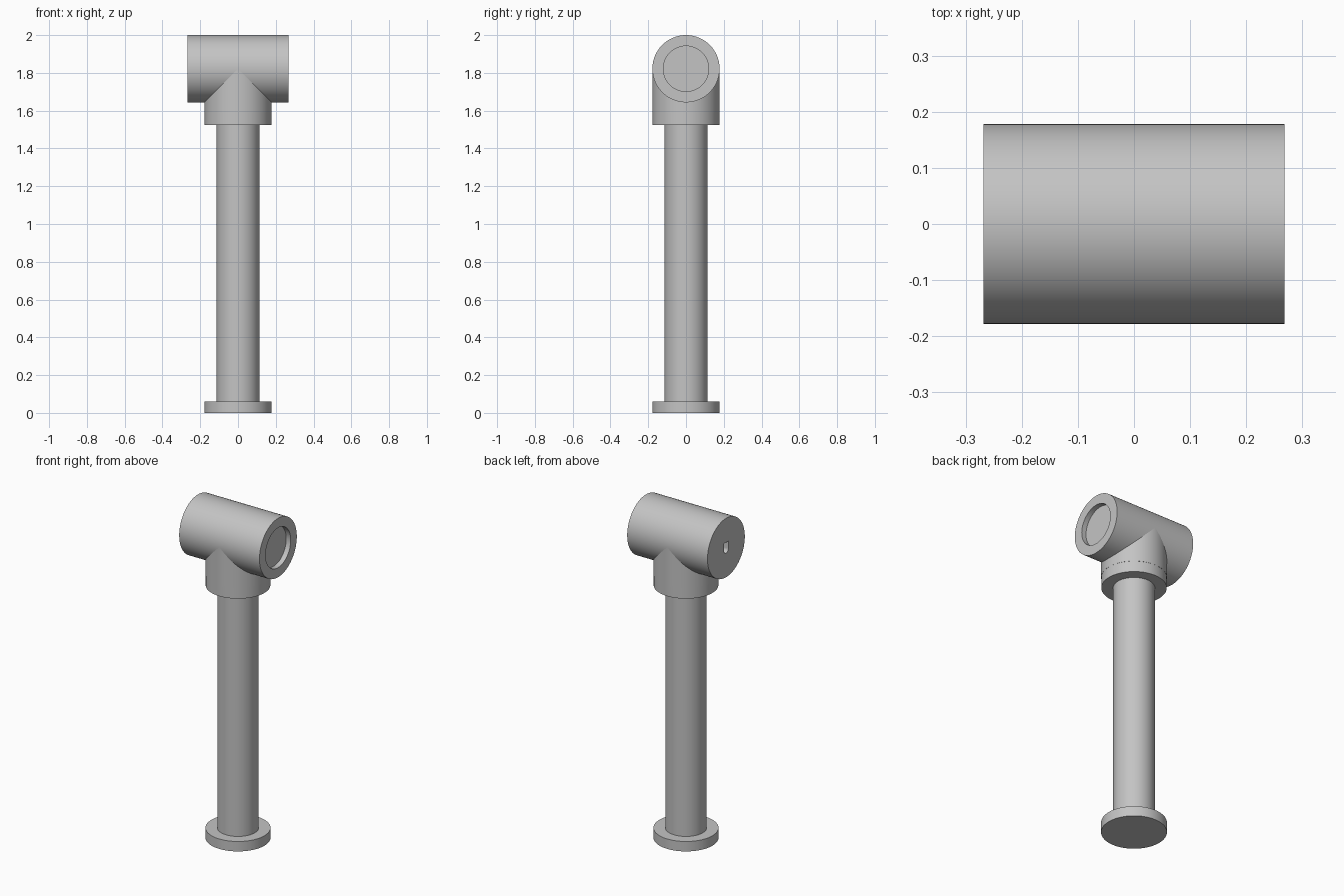
import bpy, bmesh, math
from mathutils import Matrix, Vector

cube = bpy.data.objects.get("Cube")
if cube:
    bpy.data.objects.remove(cube, do_unlink=True)

GREY = (0.55, 0.55, 0.55, 1.0)
grey = bpy.data.materials.new("matte grey")
grey.use_nodes = True
grey.diffuse_color = GREY
grey.node_tree.nodes["Principled BSDF"].inputs["Base Color"].default_value = GREY


def add_object(name, bm):
    bmesh.ops.recalc_face_normals(bm, faces=bm.faces)
    mesh = bpy.data.meshes.new(name)
    bm.to_mesh(mesh)
    bm.free()
    mesh.materials.append(grey)
    obj = bpy.data.objects.new(name, mesh)
    bpy.context.collection.objects.link(obj)
    return obj


def smooth(obj):
    bpy.ops.object.select_all(action='DESELECT')
    obj.select_set(True)
    bpy.context.view_layer.objects.active = obj
    bpy.ops.object.shade_smooth_by_angle(angle=math.radians(30))


def lathe(name, profile, matrix=Matrix(), sides=96):
    """Revolve (radius, height) points about z, with a flat cap at each end."""
    bm = bmesh.new()
    rings = []
    for r, h in profile:
        rings.append([bm.verts.new((r * math.cos(a), r * math.sin(a), h))
                      for a in (2 * math.pi * i / sides for i in range(sides))])
    for low, high in zip(rings, rings[1:]):
        for i in range(sides):
            j = (i + 1) % sides
            bm.faces.new((low[i], low[j], high[j], high[i]))
    bm.faces.new(rings[0])
    bm.faces.new(rings[-1])
    bm.transform(matrix)
    return add_object(name, bm)


R, POLE_R, HEAD_Z, HALF = 0.178, 0.113, 1.822, 0.268

# Upright: base disc, pole and the two-piece socket under the head
smooth(lathe("base_disc", [(R, 0), (R, 0.06)]))
smooth(lathe("pole", [(POLE_R, 0.05), (POLE_R, 1.54)]))
smooth(lathe("socket_collar", [(R - 0.001, 1.525), (R - 0.001, 1.60)]))
smooth(lathe("socket_neck", [(R, 1.59), (R, HEAD_Z)]))

# Horizontal head with a round recess in its left end
along_x = Matrix.Translation((0, 0, HEAD_Z)) @ Matrix.Rotation(math.pi / 2, 4, 'Y')
head = lathe("head_barrel",
             [(R, -HALF), (R, HALF), (0.12, HALF), (0.12, HALF - 0.03)], along_x)

# Small slot with a rounded bottom, cut into the closed end
bm = bmesh.new()
w = 0.021
outline = [(w, 0.032), (-w, 0.032)]
outline += [(w * math.cos(a), -0.012 + w * math.sin(a))
            for a in (math.pi + math.pi * i / 12 for i in range(13))]
face = bm.faces.new([bm.verts.new((-HALF - 0.03, y, HEAD_Z + z)) for y, z in outline])
extruded = bmesh.ops.extrude_face_region(bm, geom=[face])
bmesh.ops.translate(bm, vec=Vector((0.06, 0, 0)),
                    verts=[v for v in extruded["geom"] if isinstance(v, bmesh.types.BMVert)])
cutter = add_object("slot_cutter", bm)
cutter.hide_render = True

cut = head.modifiers.new("slot", 'BOOLEAN')
cut.operation = 'DIFFERENCE'
cut.solver = 'EXACT'
cut.object = cutter
bpy.context.view_layer.objects.active = head
bpy.ops.object.modifier_apply(modifier=cut.name)
bpy.data.objects.remove(cutter, do_unlink=True)
smooth(head)
